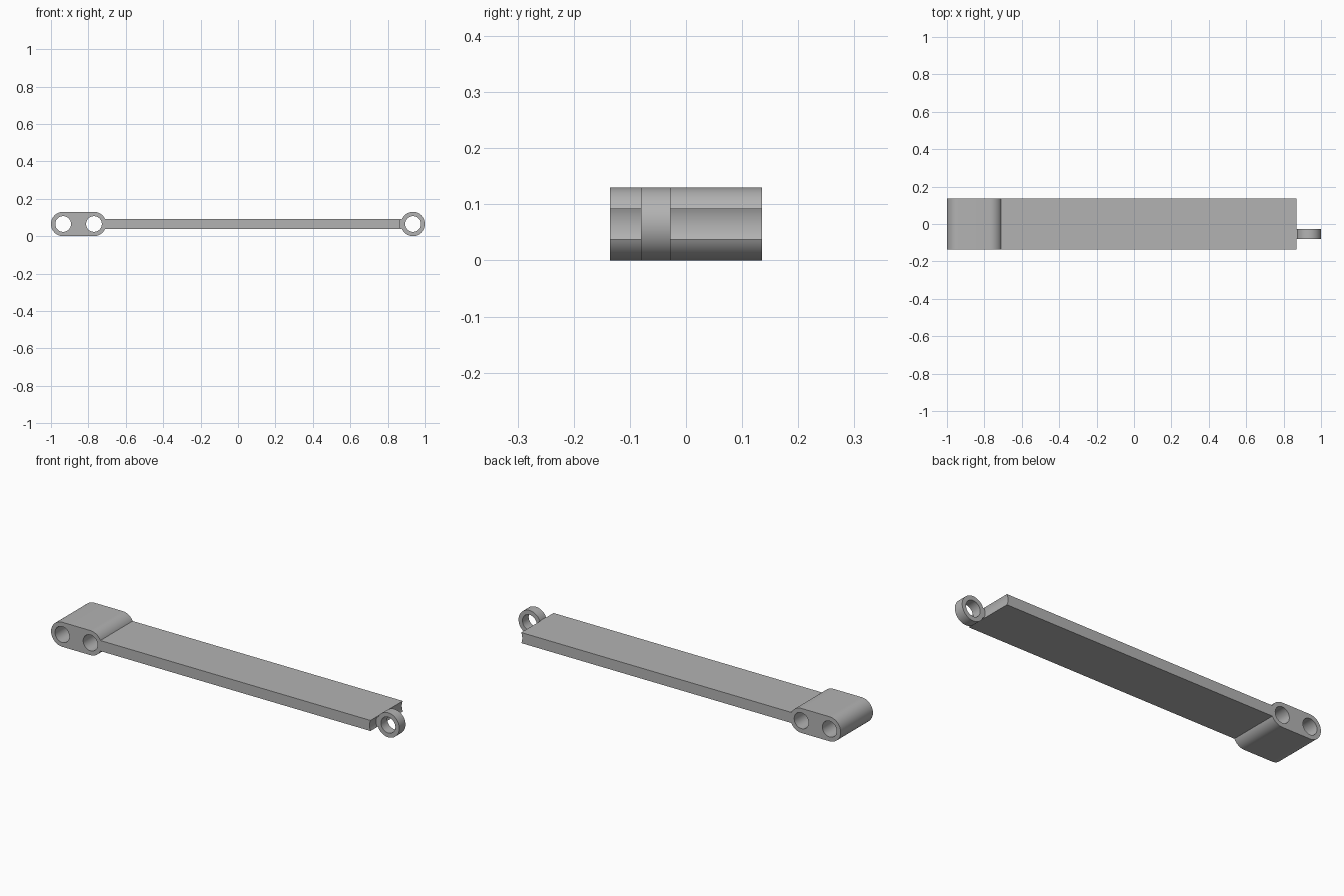
import bpy
import bmesh
from math import radians, cos, sin, asin, degrees

cube = bpy.data.objects.get("Cube")
if cube:
    bpy.data.objects.remove(cube, do_unlink=True)

grey = bpy.data.materials.new("plain grey")
grey.use_nodes = True
colour = (0.45, 0.45, 0.45, 1)
grey.diffuse_color = colour
grey.node_tree.nodes["Principled BSDF"].inputs["Base Color"].default_value = colour

MID = 0.065        # height of every bore axis, also the boss radius
BORE = 0.042
HALF_WEB = 0.028   # half thickness of the flat bar
NOTCH = 0.071      # clearance radius around the eye
OUTER_X, INNER_X, EYE_X = -0.935, -0.77, 0.935


def arc(cx, radius, start, end, steps=32):
    """Points of an arc in the x-z plane, angles in degrees."""
    angles = [radians(start + (end - start) * i / steps) for i in range(steps + 1)]
    return [(cx + radius * cos(a), MID + radius * sin(a)) for a in angles]


def bore(cx):
    return arc(cx, BORE, 0, 360, 48)[:-1]


def plate(name, outlines, y_min, y_max):
    """Extrude a closed x-z outline with holes along y."""
    curve = bpy.data.curves.new(name, "CURVE")
    curve.dimensions = "2D"
    curve.fill_mode = "BOTH"
    curve.extrude = (y_max - y_min) / 2
    for points in outlines:
        spline = curve.splines.new("POLY")
        spline.points.add(len(points) - 1)
        for p, (x, z) in zip(spline.points, points):
            p.co = (x, z, 0, 1)
        spline.use_cyclic_u = True
    obj = bpy.data.objects.new(name, curve)
    bpy.context.collection.objects.link(obj)
    obj.rotation_euler.x = radians(90)
    obj.location.y = (y_min + y_max) / 2
    bpy.ops.object.select_all(action="DESELECT")
    obj.select_set(True)
    bpy.context.view_layer.objects.active = obj
    bpy.ops.object.convert(target="MESH")
    obj = bpy.context.object
    bm = bmesh.new()
    bm.from_mesh(obj.data)
    bmesh.ops.remove_doubles(bm, verts=bm.verts, dist=0.0001)
    bmesh.ops.recalc_face_normals(bm, faces=bm.faces)
    bm.to_mesh(obj.data)
    bm.free()
    obj.data.materials.clear()
    obj.data.materials.append(grey)
    bpy.ops.object.shade_smooth_by_angle(angle=radians(30))
    return obj


# Wide arm: double-bore boss, flat bar and hollowed end
shoulder = degrees(asin(HALF_WEB / MID))
lip = degrees(asin(HALF_WEB / NOTCH))
arm = (arc(OUTER_X, MID, 270, 90)
       + arc(INNER_X, MID, 90, shoulder, 20)
       + arc(EYE_X, NOTCH, 180 - lip, 180 + lip, 12)
       + arc(INNER_X, MID, -shoulder, -90, 20))
plate("arm", [arm, bore(OUTER_X), bore(INNER_X)], -0.135, 0.135)

# Narrow eye with a short root set into the hollowed end
root = [(0.855, MID + 0.024), (0.855, MID - 0.024)]
eye = arc(EYE_X, MID, -157, 157, 48) + root
plate("end_eye", [eye, bore(EYE_X)], -0.08, -0.028)
